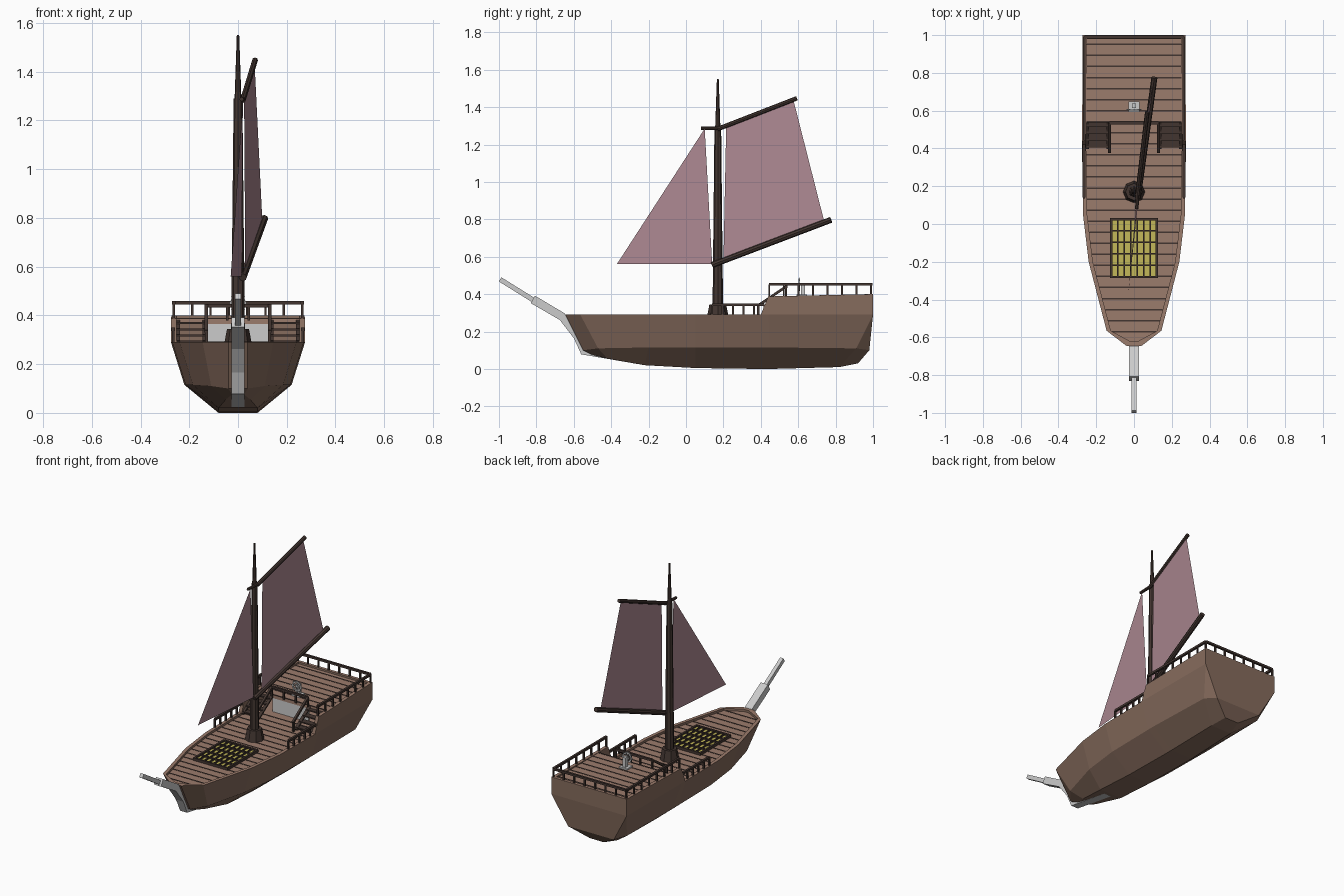
import bpy, bmesh, math
from mathutils import Vector, Matrix

if "Cube" in bpy.data.objects:
    bpy.data.objects.remove(bpy.data.objects["Cube"])


def material(name, r, g, b):
    m = bpy.data.materials.new(name)
    m.diffuse_color = (r, g, b, 1)
    m.use_nodes = True
    m.node_tree.nodes["Principled BSDF"].inputs["Base Color"].default_value = m.diffuse_color
    return m


HULL = material("hull_wood", 0.24, 0.15, 0.11)
DECK = material("deck_wood", 0.33, 0.20, 0.15)
DARK = material("dark_wood", 0.055, 0.036, 0.03)
SAIL = material("sail_cloth", 0.42, 0.25, 0.29)
YELLOW = material("hatch_yellow", 0.55, 0.48, 0.10)


def finish(bm, name, mat=None):
    bmesh.ops.recalc_face_normals(bm, faces=bm.faces)
    me = bpy.data.meshes.new(name)
    bm.to_mesh(me)
    bm.free()
    ob = bpy.data.objects.new(name, me)
    bpy.context.collection.objects.link(ob)
    if mat:
        me.materials.append(mat)
    return ob


def box(bm, x0, x1, y0, y1, z0, z1):
    m = Matrix.Translation(((x0 + x1) / 2, (y0 + y1) / 2, (z0 + z1) / 2))
    bmesh.ops.create_cube(bm, size=1, matrix=m @ Matrix.Diagonal((x1 - x0, y1 - y0, z1 - z0, 1)))


def aim(a, b):
    a, b = Vector(a), Vector(b)
    rot = (b - a).to_track_quat('Z', 'X').to_matrix().to_4x4()
    return Matrix.Translation((a + b) / 2) @ rot, (b - a).length


def beam(bm, a, b, w, h=None):
    m, length = aim(a, b)
    bmesh.ops.create_cube(bm, size=1, matrix=m @ Matrix.Diagonal((w, h or w, length, 1)))


def spar(bm, a, b, r1, r2, n=8):
    m, length = aim(a, b)
    bmesh.ops.create_cone(bm, cap_ends=True, segments=n, radius1=r1, radius2=r2, depth=length, matrix=m)


def railing(bm, a, b, z0, z1, posts, ends=True):
    beam(bm, (*a, z1), (*b, z1), 0.014)
    for i in range(posts):
        p = Vector(a).lerp(Vector(b), i / (posts - 1))
        box(bm, p.x - .005, p.x + .005, p.y - .005, p.y + .005, z0, z1)


# Hull: lofted stations (bottom x,y,z | chine x,y,z | sheer x,y | rim z)
FLOOR = 0.275
stations = [
    (.025, -.50, .075, .04, -.55, .10, .04, -.645, .29),
    (.05, -.42, .055, .11, -.47, .11, .145, -.565, .29),
    (.08, -.22, .02, .185, -.2, .115, .24, -.2, .29),
    (.08, .05, .005, .215, .05, .115, .27, .05, .29),
    (.08, .40, .0, .22, .40, .115, .275, .40, .29),
    (.08, .45, .0, .22, .45, .115, .275, .44, .388),
    (.075, .82, .01, .21, .91, .11, .272, 1.0, .40),
    (.05, .92, .03, .165, .98, .10, .272, 1.0, .40),
]


def ring(s, cap=False):
    xb, yb, zb, xc, yc, zc, xs, ys, zt = s
    yi = min(max(ys, -.622), .98)
    xi = xs - .022
    pts = [(0, yb, zb), (xb, yb, zb), (xc, yc, zc), (xs, ys, .29), (xs, ys, zt),
           (xi, yi, zt), (xi, yi, FLOOR), (0, yi, FLOOR)]
    return [(0, y, z) for x, y, z in pts] if cap else pts


rings = [ring(stations[0], True)] + [ring(s) for s in stations] + [ring(stations[-1], True)]
bm = bmesh.new()
grid = [[bm.verts.new(p) for p in r] for r in rings]
for a, b in zip(grid, grid[1:]):
    for i in range(len(a) - 1):
        bm.faces.new((a[i], a[i + 1], b[i + 1], b[i]))
half = bm.verts[:] + bm.edges[:] + bm.faces[:]
bmesh.ops.mirror(bm, geom=half, axis='X', merge_dist=-1)
bmesh.ops.remove_doubles(bm, verts=bm.verts, dist=1e-4)
bmesh.ops.dissolve_degenerate(bm, edges=bm.edges, dist=1e-5)
hull = finish(bm, "hull", HULL)
hull.data.materials.append(DECK)
for p in hull.data.polygons:
    if p.normal.z > .9:
        p.material_index = 1


def half_width(y):
    for a, b in zip(stations, stations[1:]):
        if a[7] <= y <= b[7] and b[7] > a[7]:
            return a[6] + (b[6] - a[6]) * (y - a[7]) / (b[7] - a[7]) - .022
    return .25


# Raised aft deck
bm = bmesh.new()
box(bm, -.252, .252, .54, .982, .365, .388)
finish(bm, "aft_deck", DECK)

# Dark seams between planks
bm = bmesh.new()
for i in range(27):
    y = -.57 + i * .0585
    z = FLOOR if y < .54 else .388
    w = half_width(y)
    box(bm, -w, w, y - .004, y + .004, z - .003, z + .002)
finish(bm, "plank_seams", DARK)

# Wall under the aft deck
bm = bmesh.new()
box(bm, -.13, .13, .542, .55, FLOOR, .37)
finish(bm, "cabin_wall")

# Side stairs with stringers and sloping handrails
bm = bmesh.new()
for s in (-1, 1):
    for i in range(4):
        y, z = .405 + i * .036, .297 + i * .025
        box(bm, *sorted((s * .135, s * .252)), y, y + .038, z - .008, z)
    for x in (.135, .248):
        beam(bm, (s * x, .40, .283), (s * x, .545, .378), .01, .02)
    beam(bm, (s * .13, .38, .335), (s * .13, .535, .44), .014)
    box(bm, s * .13 - .006, s * .13 + .006, .38, .392, FLOOR, .34)
finish(bm, "stairs", DARK)

# Railings
bm = bmesh.new()
for s in (-1, 1):
    railing(bm, (s * .263, .445), (s * .263, .99), .385, .452, 8)
    railing(bm, (s * .265, .14), (s * .265, .42), .285, .343, 6)
railing(bm, (-.263, .99), (.263, .99), .39, .452, 8)
railing(bm, (-.13, .535), (.13, .535), .38, .44, 4)
finish(bm, "railings", DARK)

# Hatch with grating
bm = bmesh.new()
box(bm, -.12, .12, -.28, .025, FLOOR - .002, .282)
finish(bm, "hatch_base", YELLOW)
bm = bmesh.new()
for i in range(8):
    x, w = -.12 + i * .24 / 7, .006 if i in (0, 7) else .003
    box(bm, x - w, x + w, -.286, .031, FLOOR, .292)
for i in range(6):
    y, w = -.28 + i * .305 / 5, .006 if i in (0, 5) else .004
    box(bm, -.126, .126, y - w, y + w, FLOOR, .292)
finish(bm, "hatch_grating", DARK)

# Mast and its collar
bm = bmesh.new()
spar(bm, (0, .17, FLOOR), (0, .17, .345), .058, .045)
spar(bm, (0, .17, .34), (0, .17, 1.29), .028, .018)
spar(bm, (0, .17, 1.29), (0, .17, 1.55), .014, .005)
finish(bm, "mast", DARK)

# Gaff and boom
bm = bmesh.new()
spar(bm, (.015, .08, 1.287), (.02, .19, 1.287), .009, .010)
spar(bm, (.02, .17, 1.283), (.07, .592, 1.447), .012, .012)
finish(bm, "gaff", DARK)
bm = bmesh.new()
spar(bm, (.02, .14, .556), (.108, .775, .797), .016, .016)
finish(bm, "boom", DARK)

# Sails
for name, pts in (
    ("main_sail", [(.03, .20, .575), (.10, .74, .785), (.068, .575, 1.435), (.025, .215, 1.30)]),
    ("fore_sail", [(-.03, -.37, .56), (.015, .14, .56), (.02, .10, 1.285)]),
):
    bm = bmesh.new()
    bm.faces.new([bm.verts.new(p) for p in pts])
    finish(bm, name, SAIL)

# Grey stem post and bowsprit
bm = bmesh.new()
profile = [(-.25, .025), (-.56, .078), (-.60, .165), (-.675, .262), (-.83, .352), (-.808, .392),
           (-.65, .298), (-.60, .22), (-.53, .10), (-.25, .05)]
face = bm.faces.new([bm.verts.new((-.026, y, z)) for y, z in profile])
ext = bmesh.ops.extrude_face_region(bm, geom=[face])
bmesh.ops.translate(bm, vec=(.052, 0, 0), verts=[v for v in ext['geom'] if isinstance(v, bmesh.types.BMVert)])
finish(bm, "stem_post")
bm = bmesh.new()
beam(bm, (0, -.79, .352), (0, -.994, .479), .026, .024)
finish(bm, "bowsprit")

# Steering wheel on its stand
bm = bmesh.new()
box(bm, -.028, .028, .592, .648, .385, .398)
box(bm, -.011, .011, .615, .637, .39, .46)
for i in range(8):
    a, b = (2 * math.pi * k / 8 for k in (i, i + 1))
    p, q = ((.03 * math.cos(t), .606, .45 + .03 * math.sin(t)) for t in (a, b))
    beam(bm, p, q, .008)
    beam(bm, (0, .606, .45), (1.3 * p[0], .606, .45 + 1.3 * (p[2] - .45)), .004)
finish(bm, "steering_wheel")
